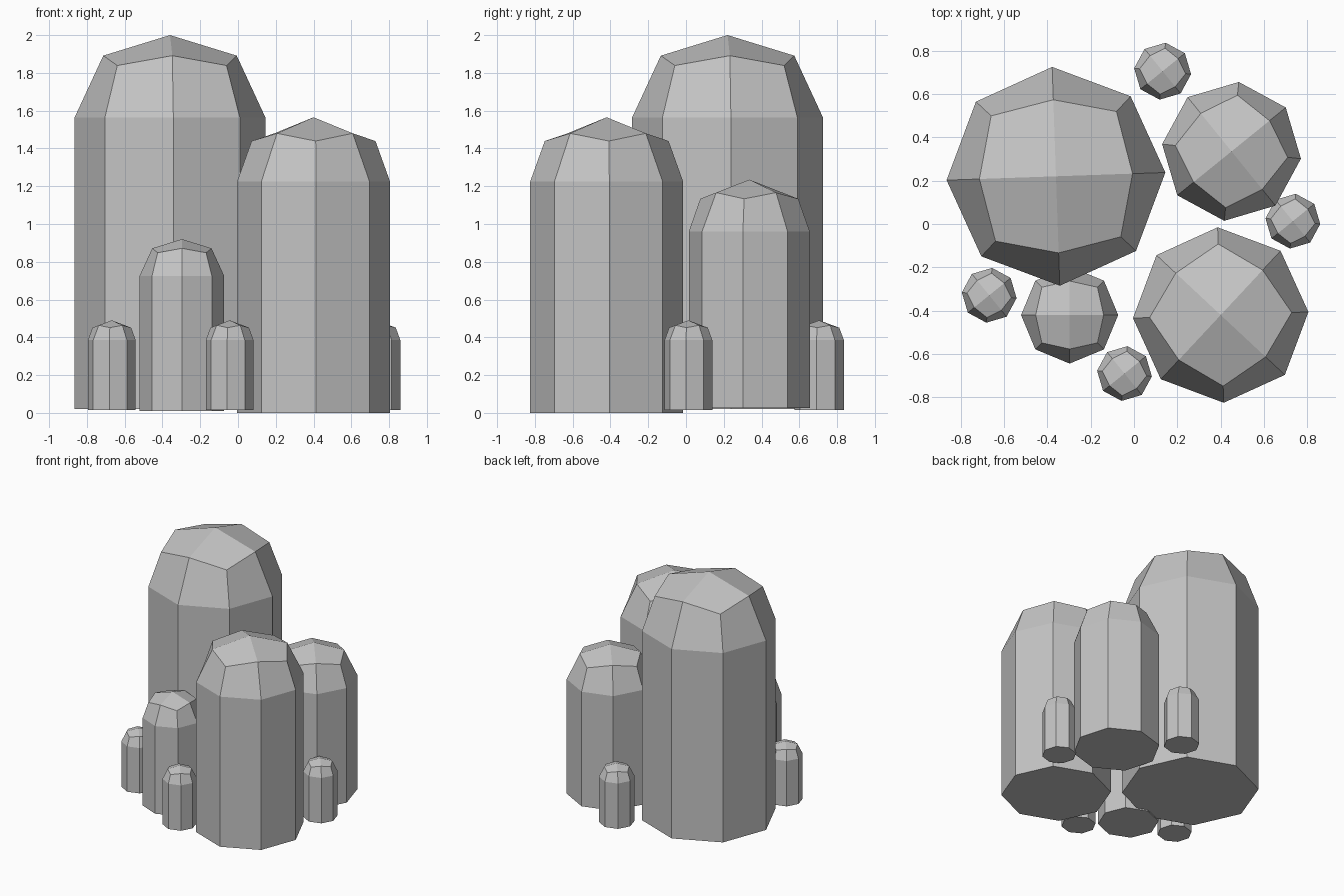
import bpy
import bmesh
from math import sin, cos, radians

cube = bpy.data.objects.get("Cube")
if cube:
    bpy.data.objects.remove(cube, do_unlink=True)

stone = bpy.data.materials.new("grey_stone")
stone.use_nodes = True
GREY = (0.55, 0.55, 0.55, 1)
stone.diffuse_color = GREY
stone.node_tree.nodes["Principled BSDF"].inputs["Base Color"].default_value = GREY


def column(name, x, y, radius, turn, base, shoulder, top):
    """Eight-sided pillar with a faceted dome of four quads meeting at the tip."""
    bm = bmesh.new()
    rise = top - shoulder

    def ring(mid, corner):
        # Even points are edge middles, odd points are corners: (radius, height)
        pts = []
        for i in range(8):
            r, z = corner if i % 2 else mid
            a = radians(turn + 45 * i)
            pts.append(bm.verts.new((r * radius * cos(a), r * radius * sin(a), z)))
        return pts

    foot = ring((1, base), (1, base))
    wall = ring((1, shoulder), (1, shoulder))
    crown = ring((0.70, shoulder + 0.75 * rise), (0.81, shoulder + 0.63 * rise))
    tip = bm.verts.new((0, 0, top))

    bm.faces.new(foot[::-1])
    for low, high in ((foot, wall), (wall, crown)):
        for i in range(8):
            j = (i + 1) % 8
            bm.faces.new((low[i], low[j], high[j], high[i]))
    for i in range(0, 8, 2):
        bm.faces.new((crown[i], crown[i + 1], crown[(i + 2) % 8], tip))

    mesh = bpy.data.meshes.new(name)
    bm.to_mesh(mesh)
    bm.free()
    mesh.materials.append(stone)
    obj = bpy.data.objects.new(name, mesh)
    obj.location = (x, y, 0)
    bpy.context.collection.objects.link(obj)


# Main pillars
column("tallest_pillar", -0.36, 0.22, 0.505, 2, 0.02, 1.565, 2.0)
column("front_pillar", 0.40, -0.42, 0.405, 47, 0.0, 1.225, 1.565)
column("back_pillar", 0.45, 0.335, 0.322, 39, 0.025, 0.96, 1.235)
column("short_pillar", -0.297, -0.42, 0.224, 0, 0.01, 0.725, 0.92)

# Small stubs around the edge
stubs = {
    "back_stub": (0.132, 0.705, 0.132),
    "right_stub": (-0.668, -0.329, 0.127),
    "front_stub": (-0.044, -0.69, 0.127),
    "left_stub": (0.733, 0.013, 0.127),
}
for name, (x, y, radius) in stubs.items():
    column(name, x, y, radius, 39, 0.015, 0.385, 0.49)
